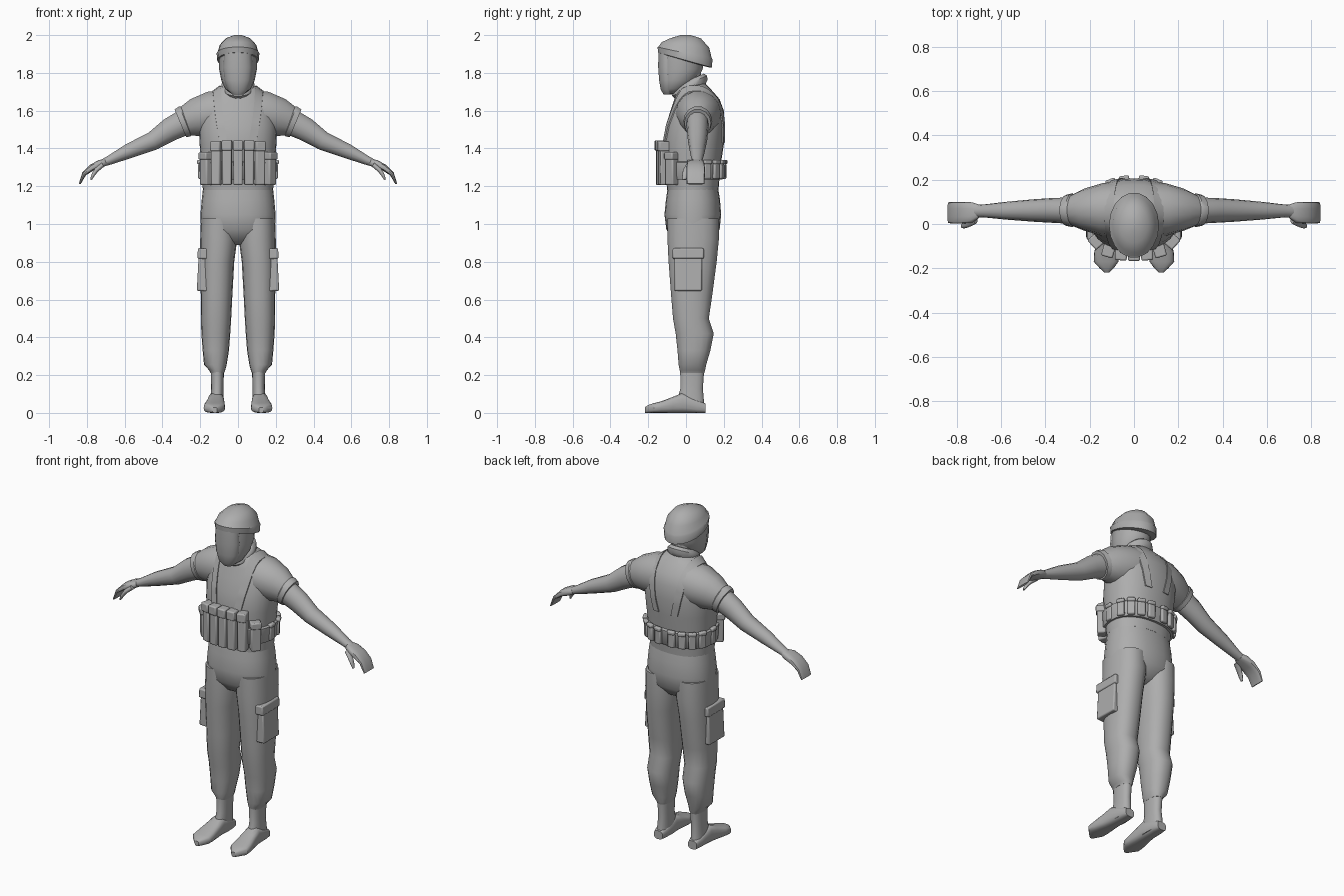
import bpy, bmesh, math
from math import sin, cos, pi, radians
from mathutils import Vector, Matrix
from mathutils.bvhtree import BVHTree

if "Cube" in bpy.data.objects:
    bpy.data.objects.remove(bpy.data.objects["Cube"])

GREY = (0.42, 0.42, 0.42, 1)
grey = bpy.data.materials.new("plain grey")
grey.use_nodes = True
grey.diffuse_color = GREY
grey.node_tree.nodes["Principled BSDF"].inputs["Base Color"].default_value = GREY


def finish(name, bm, mirror=False, bevel=0, angle=42):
    bmesh.ops.recalc_face_normals(bm, faces=bm.faces)
    mesh = bpy.data.meshes.new(name)
    bm.to_mesh(mesh)
    bm.free()
    mesh.materials.append(grey)
    for p in mesh.polygons:
        p.use_smooth = True
    mesh.set_sharp_from_angle(angle=radians(angle))
    ob = bpy.data.objects.new(name, mesh)
    bpy.context.collection.objects.link(ob)
    if bevel:
        mod = ob.modifiers.new("soft edges", 'BEVEL')
        mod.width, mod.segments = bevel, 2
    if mirror:
        mod = ob.modifiers.new("other side", 'MIRROR')
        mod.use_mirror_merge = False
    return ob


def loft(name, rings, power=2.0, sides=18, mirror=False):
    """Skin a row of rounded sections, each given as centre, half-width and half-depth vectors."""
    bm = bmesh.new()
    bend = lambda t: math.copysign(abs(t) ** (2 / power), t)
    loops = []
    for c, u, v in rings:
        turn = [2 * pi * i / sides for i in range(sides)]
        loops.append([bm.verts.new(Vector(c) + Vector(u) * bend(cos(a)) + Vector(v) * bend(sin(a)))
                      for a in turn])
    for a, b in zip(loops, loops[1:]):
        for i in range(sides):
            j = (i + 1) % sides
            bm.faces.new((a[i], a[j], b[j], b[i]))
    bm.faces.new(loops[0])
    bm.faces.new(loops[-1])
    return finish(name, bm, mirror)


def stack(name, rows, x=None, power=2.3, **kw):
    """Upright part: rows of z, front, back, half-width (or inner, outer side), slope."""
    rings = []
    for z, y0, y1, x0, x1, slope in rows:
        d = (y1 - y0) / 2
        rings.append((((x0 + x1) / 2, (y0 + y1) / 2, z), ((x1 - x0) / 2, 0, 0), (0, d, d * slope)))
    return loft(name, rings, power, **kw)


def centred(rows):
    return [(r[0], r[1], r[2], -r[3], r[3], r[4] if len(r) > 4 else 0) for r in rows]


def limb(name, rows, power=2.0):
    """Sideways part, mirrored: rows of x, z, front, back, half-thickness."""
    rings = []
    for i, (x, z, y0, y1, h) in enumerate(rows):
        a, b = rows[max(i - 1, 0)], rows[min(i + 1, len(rows) - 1)]
        n = Vector((a[1] - b[1], 0, b[0] - a[0])).normalized()
        rings.append(((x, (y0 + y1) / 2, z), (0, (y1 - y0) / 2, 0), n * h))
    return loft(name, rings, power, sides=14, mirror=True)


def boxes(name, sizes, place, mirror=False, bevel=0.007):
    """Several boxes in one part: each is centre and size, all moved by place."""
    bm = bmesh.new()
    for centre, size in sizes:
        m = place @ Matrix.Translation(centre) @ Matrix.Diagonal((*size, 1))
        bmesh.ops.create_cube(bm, size=1, matrix=m)
    return finish(name, bm, mirror, bevel)


# Head, face mask, knitted cap and neck scarf
stack("head", centred([
    (1.69, -.11, -.04, .035), (1.715, -.128, .0, .068), (1.76, -.136, .06, .088),
    (1.82, -.14, .09, .1), (1.92, -.138, .1, .1)]), power=2)
stack("face_mask", centred([
    (1.685, -.118, -.07, .03), (1.71, -.134, -.06, .056), (1.76, -.143, -.05, .071),
    (1.83, -.148, -.05, .078), (1.91, -.147, -.05, .072)]), power=2)
stack("cap", centred([
    (1.865, -.135, .12, .098, -.28), (1.868, -.15, .14, .111, -.28), (1.905, -.153, .142, .113, -.22),
    (1.912, -.146, .137, .107, -.21), (1.948, -.13, .125, .097, -.12), (1.983, -.085, .08, .065, 0),
    (2.0, -.03, .025, .02, 0)]), power=2)
stack("neck", centred([(1.68, -.04, .09, .065), (1.8, -.04, .08, .06)]), power=2)
stack("scarf", centred([
    (1.695, -.055, .1, .078, .45), (1.72, -.075, .115, .089, .45), (1.745, -.07, .113, .086, .45),
    (1.765, -.045, .095, .068, .45)]), power=2)

# Shirt with short sleeves
torso = stack("shirt_body", centred([
    (1.18, -.1, .172, .186), (1.3, -.11, .182, .194), (1.42, -.122, .2, .203), (1.52, -.107, .206, .208),
    (1.6, -.082, .2, .198), (1.66, -.062, .178, .168), (1.71, -.045, .135, .125),
    (1.74, -.025, .105, .075)]), sides=28)
limb("sleeves", [
    (.08, 1.59, -.06, .19, .12), (.14, 1.583, -.055, .185, .122), (.225, 1.563, -.03, .16, .104),
    (.275, 1.545, -.01, .135, .083), (.279, 1.544, -.014, .139, .087), (.305, 1.533, -.009, .132, .082)])

# Arms, hands and thumbs
limb("arms", [
    (.27, 1.545, 0, .12, .072), (.36, 1.5, .005, .118, .064), (.45, 1.44, .01, .112, .051),
    (.58, 1.385, .02, .1, .04), (.68, 1.338, .03, .088, .025), (.73, 1.317, .03, .086, .018)])
limb("hands", [
    (.70, 1.327, .028, .088, .018), (.73, 1.318, .006, .098, .022), (.775, 1.298, .002, .1, .018),
    (.815, 1.265, .002, .1, .012), (.838, 1.212, .004, .098, .005)], power=3)
limb("thumbs", [
    (.715, 1.315, .0, .04, .013), (.75, 1.285, -.016, .02, .012), (.768, 1.258, -.02, .008, .009),
    (.778, 1.235, -.018, .0, .005)])

# Trousers: hips, legs and gathered cuffs
stack("trouser_hips", centred([
    (1.2, -.096, .168, .184), (1.13, -.106, .18, .192), (1.05, -.114, .186, .199),
    (.97, -.104, .178, .196), (.91, -.06, .13, .13), (.89, -.02, .09, .06)]), sides=24)
stack("trouser_legs", [(z, y0, y1, x0, x1, 0) for z, y0, y1, x0, x1 in (
    (1.03, -.1, .175, .01, .196), (.92, -.1, .176, .004, .2), (.8, -.094, .164, .02, .2),
    (.62, -.08, .14, .03, .197), (.5, -.07, .122, .036, .196), (.42, -.056, .148, .041, .194),
    (.33, -.046, .13, .048, .187), (.255, -.04, .108, .06, .18), (.225, -.034, .102, .068, .152),
    (.21, -.03, .097, .074, .145))], mirror=True)

# Boots: ankle shaft, cuff and foot
stack("boot_shafts", [(z, y0, y1, x0, x1, 0) for z, y0, y1, x0, x1 in (
    (.24, -.032, .098, .074, .145), (.13, -.03, .09, .077, .142), (.06, -.05, .096, .077, .148),
    (.012, -.06, .1, .076, .15))], mirror=True)
foot = [(.102, .085, .143, .05), (.06, .075, .152, .07), (-.02, .073, .16, .105), (-.07, .071, .168, .085),
        (-.13, .068, .18, .062), (-.17, .07, .182, .052), (-.2, .092, .155, .042), (-.218, .11, .135, .03)]
loft("boot_feet", [(((x0 + x1) / 2, y, top / 2), ((x1 - x0) / 2, 0, 0), (0, 0, top / 2))
                   for y, x0, x1, top in foot], power=3, mirror=True)

# Thigh cargo pockets with flaps
boxes("thigh_pockets", [((0, 0, -.02), (.06, .145, .19)), ((.004, 0, .083), (.064, .165, .055))],
      Matrix.Translation((.182, .012, .76)) @ Matrix.Rotation(radians(-3), 4, 'Y'), mirror=True)

# Ammunition belt around the waist
stack("waist_belt", centred([
    (1.235, -.118, .19, .2), (1.24, -.122, .195, .204), (1.325, -.128, .2, .207), (1.33, -.12, .194, .2)]),
    sides=28)


def pouch(name, x, y, z, turn, w, d, h, mirror=True):
    flap = h * .22
    boxes(name, [((0, 0, -flap / 3), (w * .92, d * .86, h - flap)),
                 ((0, -.004, h / 2 - flap / 2), (w, d, flap))],
          Matrix.Translation((x, y, z)) @ Matrix.Rotation(turn, 4, 'Z'), mirror)


# Tall magazine pouches in front, shorter ones at the corners
pouch("middle_pouch", 0, -.133, 1.32, 0, .054, .06, .245, mirror=False)
pouch("inner_pouches", .058, -.13, 1.32, radians(4), .054, .06, .245)
pouch("outer_pouches", .114, -.116, 1.318, radians(16), .054, .06, .24)
pouch("corner_pouches", .168, -.075, 1.29, radians(48), .06, .055, .18)

# Small pouches round the sides and back
for i, deg in enumerate((0, 22, 43, 62, 80)):
    a = radians(deg)
    x, y = .2 * cos(a) ** .87, .045 + .158 * sin(a) ** .87 if deg else .03
    turn = math.atan2(.2 * sin(a), .158 * cos(a)) + pi / 2
    pouch(f"belt_pouches_{i + 1}", x, y, 1.287, turn, .046, .026, .105)

# Harness straps laid over the shoulders, hugging the shirt
tree = BVHTree.FromPolygons([v.co for v in torso.data.vertices],
                            [p.vertices[:] for p in torso.data.polygons])


def strap(name, x_low, x_top, x_back, width):
    bm = bmesh.new()
    rows = []
    steps = 28
    for i in range(steps + 1):
        t = i / steps
        a = radians(190) * (1 - t) - radians(8) * t
        end = x_low if t < .5 else x_back
        x = x_top + (end - x_top) * abs(2 * t - 1) ** 1.2
        row = []
        for lift in (-.01, .007):
            for side in (-.5, .5):
                origin = Vector((x + side * width, .05, 1.45))
                ray = Vector((0, cos(a), sin(a)))
                hit = tree.ray_cast(origin, ray)[0]
                row.append(bm.verts.new((hit or origin + ray * .2) + ray * lift))
        rows.append((row[0], row[1], row[3], row[2]))
    for p, q in zip(rows, rows[1:]):
        for k in range(4):
            n = (k + 1) % 4
            bm.faces.new((p[k], p[n], q[n], q[k]))
    bm.faces.new(rows[0])
    bm.faces.new(rows[-1])
    finish(name, bm, mirror=True)


strap("shoulder_straps", .075, .115, .06, .04)
